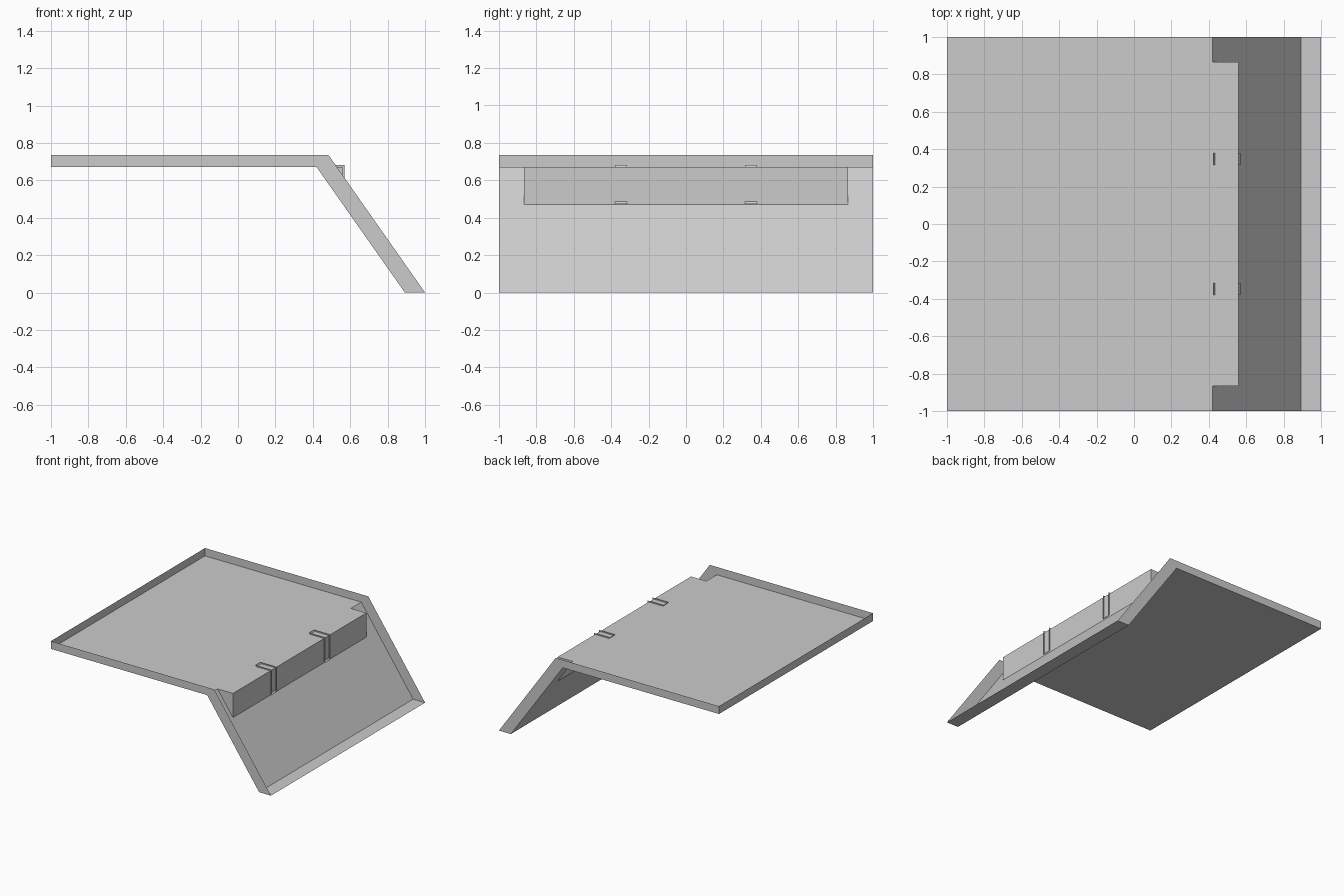
import bpy
import bmesh

cube = bpy.data.objects.get("Cube")
if cube:
    bpy.data.objects.remove(cube, do_unlink=True)

grey = bpy.data.materials.new("plain grey")
grey.use_nodes = True
grey.diffuse_color = (0.6, 0.6, 0.6, 1)
grey.node_tree.nodes["Principled BSDF"].inputs["Base Color"].default_value = (0.6, 0.6, 0.6, 1)

# Key lines of the bent tray, as (x, z)
BACK, FLOOR, RIM = -1.0, 0.671, 0.735
FOLD, RIM_FOLD = 0.42, 0.484
FOOT, RIM_FOOT = 0.892, 1.0
STEP, STEP_HALF = 0.56, 0.865
STEP_LOW = FLOOR * (FOOT - STEP) / (FOOT - FOLD)


def make_sheet(name, faces):
    """Thin open shell from a few polygons, welded, with the floor facing up."""
    bm = bmesh.new()
    for points in faces:
        bm.faces.new([bm.verts.new(p) for p in points])
    bmesh.ops.remove_doubles(bm, verts=bm.verts, dist=0.0005)
    bmesh.ops.recalc_face_normals(bm, faces=bm.faces)
    bm.faces.ensure_lookup_table()
    bm.normal_update()
    if bm.faces[0].normal.z < 0:
        bmesh.ops.reverse_faces(bm, faces=bm.faces)
    mesh = bpy.data.meshes.new(name)
    bm.to_mesh(mesh)
    bm.free()
    mesh.materials.append(grey)
    obj = bpy.data.objects.new(name, mesh)
    bpy.context.collection.objects.link(obj)
    return obj


def at_y(profile, y):
    return [(x, y, z) for x, z in profile]


def strip(a, b, y0, y1):
    """Rectangle swept across y from profile point a to b."""
    return at_y([a, b], y0) + at_y([b, a], y1)


def notched(outer, fold, inner):
    """Full-width panel whose fold edge moves to inner over the step width."""
    return (at_y([outer, fold], -1) + at_y([fold, inner], -STEP_HALF)
            + at_y([inner, fold], STEP_HALF) + at_y([fold, outer], 1))


fold, foot = (FOLD, FLOOR), (FOOT, 0)
step_top, step_low = (STEP, FLOOR), (STEP, STEP_LOW)
side_wall = [(BACK, FLOOR), (BACK, RIM), (RIM_FOLD, RIM), (RIM_FOOT, 0), foot, fold]

# Floor, slope and hollow step in one bent sheet
make_sheet("tray_floor_and_step", [
    notched((BACK, FLOOR), fold, step_top),
    notched(foot, fold, step_low),
    strip(step_top, step_low, -STEP_HALF, STEP_HALF),
    at_y([fold, step_top, step_low], -STEP_HALF),
    at_y([fold, step_top, step_low], STEP_HALF),
])

# Raised rim all round
make_sheet("tray_rim", [
    strip(foot, (RIM_FOOT, 0), -1, 1),
    strip((BACK, FLOOR), (BACK, RIM), -1, 1),
    at_y(side_wall, -1),
    at_y(side_wall, 1),
])

# Small rimmed channels folded over the step edge, with slanted ends
T = 0.01
top_end = [(0.432, FLOOR), (0.425, FLOOR + T)]
low_end = [(STEP, 0.488), (STEP + T, 0.474)]
channel_wall = [top_end[0], top_end[1], (STEP + T, FLOOR + T),
                low_end[1], low_end[0], step_top]
for name, y in (("front_channel", -0.348), ("back_channel", 0.348)):
    y0, y1 = y - 0.032, y + 0.032
    make_sheet(name, [
        strip(*top_end, y0, y1),
        strip(*low_end, y0, y1),
        at_y(channel_wall, y0),
        at_y(channel_wall, y1),
    ])
